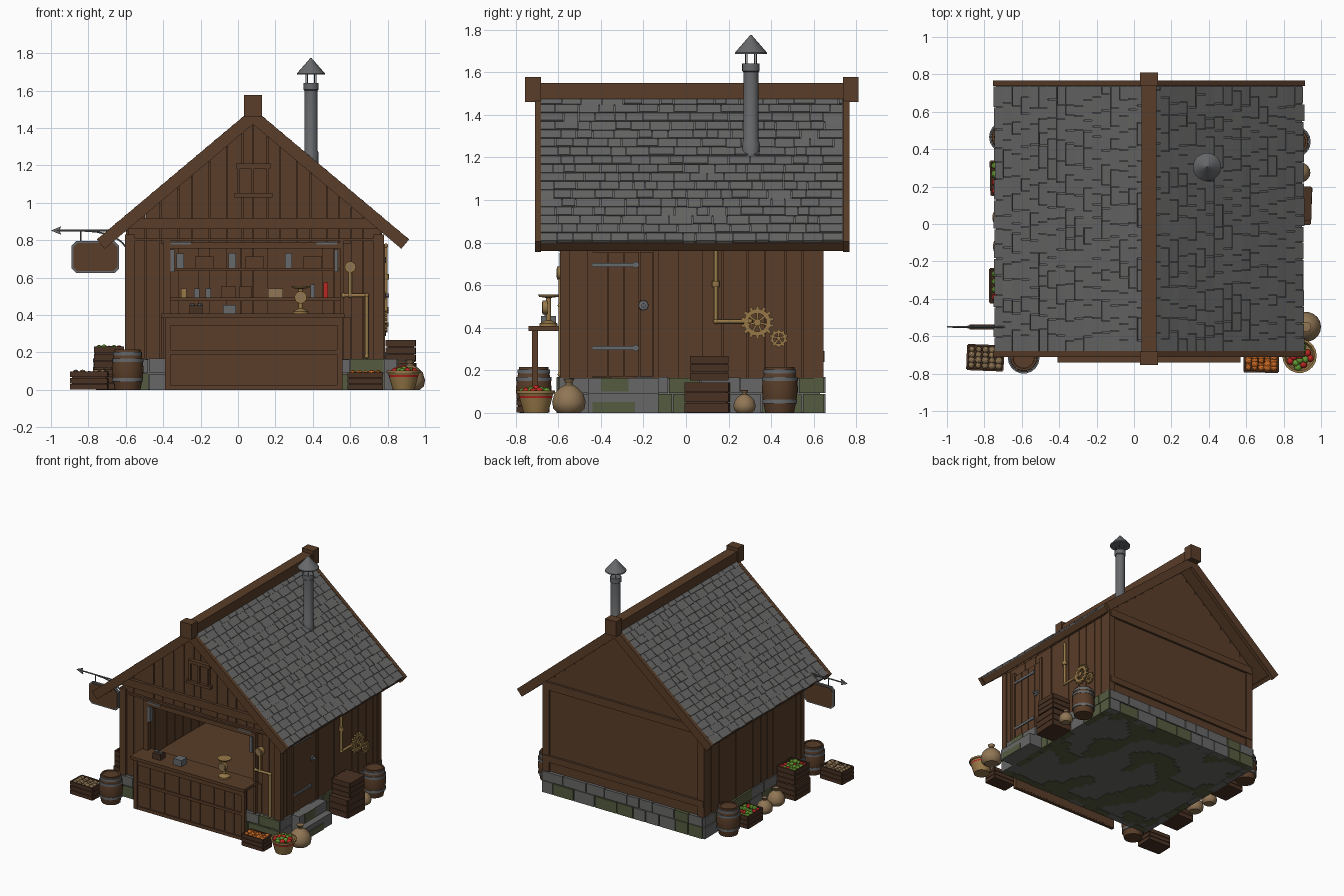
import bpy, bmesh, math, random
from mathutils import Matrix, Vector, noise
random.seed(4)
COL = {"wood": (0.1, 0.047, 0.022), "dark_wood": (0.066, 0.031, 0.017), "slate": (0.138, 0.136, 0.135),
       "iron": (0.135, 0.14, 0.147), "moss": (0.09, 0.105, 0.05), "brass": (0.31, 0.19, 0.065),
       "sackcloth": (0.28, 0.18, 0.09), "red": (0.5, 0.02, 0.015), "green": (0.12, 0.3, 0.03), "orange": (0.65, 0.16, 0.02)}
MAT = {}
for k, c in COL.items():
    MAT[k] = bpy.data.materials.new(k)
    MAT[k].diffuse_color = (*c, 1)
R = random.uniform
CX = 0.08                                   # ridge line


class Part:
    """One named object gathered from simple solids."""
    def __init__(self, name):
        self.name, self.bm, self.mats = name, bmesh.new(), []

    def idx(self, m):
        if m not in self.mats:
            self.mats.append(m)
        return self.mats.index(m)

    def face(self, vs, m):
        self.bm.faces.new(vs).material_index = self.idx(m)

    def prism(self, pts, a, b, m, M=Matrix()):      # outline in local x,z pushed along y
        lo = [self.bm.verts.new(M @ Vector((p[0], a, p[1]))) for p in pts]
        hi = [self.bm.verts.new(M @ Vector((p[0], b, p[1]))) for p in pts]
        n = len(pts)
        self.face(lo, m)
        self.face(hi[::-1], m)
        for i in range(n):
            self.face((lo[i], hi[i], hi[(i + 1) % n], lo[(i + 1) % n]), m)

    def box(self, x0, x1, y0, y1, z0, z1, m, M=Matrix()):
        self.prism([(x0, z0), (x1, z0), (x1, z1), (x0, z1)], y0, y1, m, M)

    def lathe(self, prof, m, M, n=16):              # profile of (radius, height[, colour of band above])
        rings = [[self.bm.verts.new(M @ Vector((p[0] * math.cos(i * math.tau / n), p[0] * math.sin(i * math.tau / n), p[1])))
                  for i in range(n)] for p in prof]
        for j in range(len(prof) - 1):
            mm = prof[j][2] if len(prof[j]) > 2 else m
            for i in range(n):
                k = (i + 1) % n
                self.face((rings[j][i], rings[j][k], rings[j + 1][k], rings[j + 1][i]), mm)
        self.face(rings[0][::-1], m)
        self.face(rings[-1], m)

    def rod(self, p, q, r, m, n=8):
        p, q = Vector(p), Vector(q)
        M = Matrix.Translation(p) @ (q - p).to_track_quat('Z', 'Y').to_matrix().to_4x4()
        self.lathe([(r, 0), (r, (q - p).length)], m, M, n)

    def ball(self, x, y, z, r, m):
        vs = bmesh.ops.create_icosphere(self.bm, subdivisions=2, radius=r, matrix=Matrix.Translation((x, y, z)))["verts"]
        for f in {f for v in vs for f in v.link_faces}:
            f.material_index = self.idx(m)

    def done(self, smooth=False):
        bmesh.ops.recalc_face_normals(self.bm, faces=self.bm.faces[:])
        me = bpy.data.meshes.new(self.name)
        self.bm.to_mesh(me)
        self.bm.free()
        for m in self.mats:
            me.materials.append(MAT[m])
        if smooth:
            me.polygons.foreach_set("use_smooth", [True] * len(me.polygons))
            me.set_sharp_from_angle(angle=math.radians(40))
        bpy.context.collection.objects.link(bpy.data.objects.new(self.name, me))


def T(x, y, z):
    return Matrix.Translation((x, y, z))


def cuts(a, b, lo, hi):                     # random widths filling a..b
    out = [a]
    while out[-1] < b - hi:
        out.append(out[-1] + R(lo, hi))
    return list(zip(out, out[1:] + [b]))


# stone base, step and mossy underside
p = Part("stone_foundation")
p.box(-0.59, 0.76, -0.58, 0.63, 0.003, 0.165, "slate")
stone = lambda: "moss" if random.random() < 0.4 else "slate"
for z0, z1 in ((0, 0.09), (0.093, 0.168)):
    for a, b in cuts(-0.6, 0.78, 0.1, 0.2):
        for y in (-0.6, 0.6):
            p.box(a + 0.003, b - 0.003, y - R(0, 0.008), y + 0.055, z0, z1 - R(0, 0.006), stone())
    for a, b in cuts(-0.6, 0.65, 0.1, 0.2):
        for x in (-0.61, 0.73):
            p.box(x - R(0, 0.006), x + 0.055, a + 0.003, b - 0.003, z0, z1 - R(0, 0.006), stone())
for i in range(38):
    for j in range(34):
        x, y = -0.58 + i * 0.035, -0.57 + j * 0.035
        if noise.noise((x * 5, y * 5, 0.3)) > 0.15:
            p.box(x, x + 0.035, y, y + 0.035, 0, 0.003, "moss")
p.done()
p = Part("door_step")
p.box(0.77, 0.9, -0.46, -0.13, 0, 0.09, "slate")
p.box(0.77, 0.85, -0.46, -0.13, 0.09, 0.165, "slate")
p.box(0.85, 0.855, -0.4, -0.27, 0.1, 0.165, "moss")
p.box(0.9, 0.905, -0.44, -0.24, 0.0, 0.05, "moss")
p.done()

# plank walls over a backing sheet
roof_z = lambda x: 1.44 - 0.84 * abs(x - CX)
p = Part("plank_walls")
for y, back in ((-0.57, 0), (0.61, 1)):
    xs = cuts(-0.59, CX, 0.06, 0.1) + cuts(CX, 0.765, 0.06, 0.1)
    for a, b in xs:
        a, b, d = a + 0.0025, b - 0.0025, R(0, 0.006)
        inside = not back and b > -0.37 and a < 0.56
        for z0, z1 in (((0.16, 0.39), (0.78, None)) if inside else ((0.16, None),)):
            top = (z1, z1) if z1 else (roof_z(a), roof_z(b))
            p.prism([(a, z0), (b, z0), (b, top[1]), (a, top[0])], y - d, y + 0.02, "wood")
for y, z in ((-0.56, 0.78), (0.615, 0.165)):
    p.prism([(-0.585, z), (0.76, z), (0.76, 0.84), (CX, 1.42), (-0.585, 0.84)], y, y + 0.018, "wood")
for a, b, z in ((-0.585, -0.38, 0.78), (0.56, 0.76, 0.78), (-0.38, 0.56, 0.385)):
    p.box(a, b, -0.56, -0.542, 0.165, z, "wood")
for x in (-0.6, 0.745):
    for a, b in cuts(-0.58, 0.635, 0.07, 0.12):
        d = R(0, 0.005)
        p.box(x - d, x + 0.025 + d, a + 0.0025, b - 0.0025, 0.16, 0.83, "wood")
    p.box(x + 0.005, x + 0.02, -0.57, 0.63, 0.165, 0.83, "wood")
p.box(-0.58, 0.75, -0.56, 0.61, 0.165, 0.18, "wood")
p.done()

# timber frame
p = Part("timber_frame")
for x in (-0.605, 0.725):
    for y in (-0.592, 0.6):
        p.box(x, x + 0.055, y, y + 0.045, 0.16, 0.83, "wood")
for y, z0, z1 in ((-0.595, 0.86, 0.92), (-0.59, 0.795, 0.81), (0.615, 0.8, 0.86), (0.615, 0.24, 0.29)):
    p.box(-0.6, 0.77, y, y + 0.035, z0, z1, "wood")
p.box(-0.4, -0.36, -0.592, -0.55, 0.16, 0.8, "wood")
p.box(0.545, 0.565, -0.592, -0.55, 0.16, 0.8, "wood")
p.box(-0.4, 0.565, -0.595, -0.55, 0.755, 0.79, "wood")
p.done()
p = Part("gable_window")
p.box(0.005, 0.16, -0.585, -0.57, 1.05, 1.19, "wood")
for x in (-0.005, 0.07, 0.15):
    p.box(x, x + 0.016, -0.597, -0.57, 1.05, 1.2, "wood")
p.box(-0.01, 0.175, -0.6, -0.57, 1.185, 1.21, "wood")
p.box(-0.02, 0.185, -0.607, -0.57, 1.03, 1.052, "wood")
p.done()

# roof: local x runs down the slope, z is its normal
ca, sa = math.cos(math.radians(40)), math.sin(math.radians(40))
tiles, deck = Part("roof_tiles"), Part("roof_boards")
for s in (1, -1):
    M = Matrix(((s * ca, 0, s * sa, CX), (0, 1, 0, 0), (-sa, 0, ca, 1.505), (0, 0, 0, 1)))
    deck.box(0.045, 1.07, -0.69, 0.745, -0.04, -0.016, "wood", M)
    deck.box(1.05, 1.08, -0.71, 0.765, -0.065, -0.016, "wood", M)
    for y in (-0.71, 0.737):
        deck.prism([(0, 0), (1.09, 0), (1.09, -0.065), (0.055, -0.065)], y, y + 0.03, "wood", M)
    tiles.box(0.03, 1.075, -0.68, 0.737, -0.017, -0.009, "slate", M)
    for r in range(17):
        t = 0.022 + r * 0.0625
        for a, b in cuts(-0.682, 0.738, 0.05, 0.12):
            e, h = t + 0.06 + R(-0.005, 0.004), R(-0.003, 0.001)
            tiles.prism([(t, -0.012), (e, -0.012), (e, 0.001 + h), (t, -0.003)], a + 0.002, b - 0.002, "slate", M)
tiles.done()
deck.done()
p = Part("ridge_beam")
p.box(0.04, 0.12, -0.7, 0.75, 1.475, 1.55, "wood")
for y in (-0.755, 0.738):
    p.box(0.032, 0.128, y, y + 0.073, 1.46, 1.577, "wood")
p.done()

# chimney
p = Part("chimney")
M = T(0.39, 0.305, 0)
p.lathe([(0.04, 1.2), (0.04, 1.27), (0.035, 1.28), (0.035, 1.6), (0.041, 1.605), (0.041, 1.64), (0.03, 1.64)], "iron", M, 20)
p.lathe([(0.075, 1.685), (0.075, 1.692), (0.003, 1.775)], "iron", M, 20)
for i in range(4):
    x, y = 0.39 + 0.032 * math.cos(i * math.pi / 2 + .6), 0.305 + 0.032 * math.sin(i * math.pi / 2 + .6)
    p.rod((x, y, 1.63), (x, y, 1.7), 0.003, "iron", 6)
p.done(True)

# counter
p = Part("counter")
p.box(-0.41, 0.57, -0.74, -0.55, 0.385, 0.408, "wood")
for a, b in cuts(-0.38, 0.55, 0.08, 0.13):
    p.box(a + 0.002, b - 0.002, -0.712, -0.698, 0.01, 0.385, "wood")
p.box(-0.37, 0.54, -0.704, -0.696, 0.01, 0.385, "wood")
for x in (-0.39, 0.53):
    p.box(x, x + 0.03, -0.722, -0.695, 0, 0.385, "wood")
for z, h in ((0.345, 0.04), (0.19, 0.022), (0, 0.025)):
    p.box(-0.385, 0.555, -0.721, -0.697, z, z + h, "wood")
p.done()

# shelves with goods along the back wall, plus things on the counter
p = Part("shelves_and_goods")
for z in (0.475, 0.635):
    p.box(-0.57, 0.74, 0.46, 0.61, z, z + 0.018, "wood")
for x, z, w, h, m in ((-0.31, .653, .04, .075, "iron"), (-0.18, .653, .1, .06, "wood"), (-0.03, .653, .04, .08, "iron"),
                      (0.09, .653, .1, .06, "wood"), (0.27, .653, .04, .08, "iron"), (0.4, .653, .1, .06, "wood"),
                      (-0.29, .493, .03, .05, "brass"), (-0.22, .493, .03, .05, "iron"), (-0.16, .493, .03, .05, "iron"),
                      (-0.05, .493, .08, .06, "wood"), (0.04, .493, .07, .06, "wood"), (0.2, .493, .08, .05, "sackcloth"),
                      (0.4, .493, .025, .07, "iron"), (0.47, .493, .025, .08, "red")):
    p.box(x - w / 2, x + w / 2, 0.49, 0.56, z, z + h, m)
p.box(-0.08, -0.01, -0.68, -0.61, 0.408, 0.455, "iron")
p.box(-0.26, -0.19, -0.68, -0.62, 0.408, 0.45, "dark_wood")
for x in (-0.245, -0.205):
    p.lathe([(0.014, 0.45), (0.014, 0.462)], "iron", T(x, -0.65, 0), 10)
p.done()
p = Part("weighing_scale")
M = T(0.335, -0.645, 0)
p.lathe([(0.042, 0.408), (0.042, 0.42), (0.012, 0.435), (0.012, 0.54), (0.045, 0.545), (0.05, 0.556)], "brass", M)
p.lathe([(0.033, 0), (0.033, 0.025)], "brass", T(0.335, -0.65, 0.495) @ Matrix.Rotation(math.pi / 2, 4, 'X'))
p.lathe([(0.025, 0), (0.025, 0.003)], "sackcloth", T(0.335, -0.674, 0.495) @ Matrix.Rotation(math.pi / 2, 4, 'X'))
p.done(True)

# door, hinges and handle, and the shutter irons
p = Part("side_door")
for a, b in cuts(-0.44, -0.155, 0.06, 0.08):
    p.box(0.765, 0.78, a + 0.002, b - 0.002, 0.17, 0.755, "wood")
for y in (-0.465, -0.155):
    p.box(0.765, 0.787, y, y + 0.025, 0.165, 0.78, "wood")
for z in (0.305, 0.695):
    p.box(0.78, 0.788, -0.44, -0.24, z - 0.01, z + 0.01, "iron")
    p.rod((0.78, -0.235, z), (0.79, -0.235, z), 0.016, "iron")
p.lathe([(0.024, 0), (0.022, 0.01), (0.01, 0.012), (0.01, 0.03)], "iron", T(0.778, -0.2, 0.505) @ Matrix.Rotation(math.pi / 2, 4, 'Y'))
p.done()
p = Part("opening_irons")
for x in (-0.36, 0.42):
    p.box(x, x + 0.11, -0.6, -0.59, 0.778, 0.79, "iron")
for x in (-0.36, 0.515):
    p.box(x, x + 0.02, -0.595, -0.555, 0.63, 0.75, "iron")
p.done()

# brass pipes, gauge and gears
p = Part("brass_pipes")
for path in ([(0.6, -0.59, 0.65), (0.6, -0.59, 0.505)], [(0.565, -0.59, 0.505), (0.688, -0.59, 0.505), (0.688, -0.59, 0.18)],
             [(0.79, 0.14, 0.77), (0.79, 0.14, 0.43), (0.79, 0.3, 0.43)]):
    for a, b in zip(path, path[1:]):
        p.rod(a, b, 0.01, "brass", 10)
    for a in path:
        p.ball(*a, 0.013, "brass")
p.rod((0.79, 0.14, 0.59), (0.79, 0.14, 0.62), 0.018, "brass", 12)
p.rod((0.6, -0.57, 0.657), (0.6, -0.605, 0.657), 0.03, "brass", 16)
p.rod((0.6, -0.605, 0.657), (0.6, -0.608, 0.657), 0.021, "sackcloth", 16)
p.done(True)
p = Part("brass_gears")
for y, z, r, n in ((0.335, 0.425, 0.062, 14), (0.435, 0.35, 0.035, 10)):
    for i in range(n):
        M = T(0.785, y, z) @ Matrix.Rotation(i * math.tau / n, 4, 'X')
        w = r * math.tan(math.pi / n)
        p.box(0, 0.015, -w, w, r * 0.68, r, "brass", M)
        p.box(0, 0.015, -w * 0.5, w * 0.5, r, r * 1.24, "brass", M)
        if i % 2 == 0:
            p.box(0.003, 0.012, -0.005, 0.005, 0, r * 0.75, "brass", M)
    p.rod((0.76, y, z), (0.805, y, z), r * 0.28, "brass", 12)
p.done()

# hanging sign
p = Part("hanging_sign")
def plate(x0, x1, z0, z1, c):
    return [(x0 + c, z0), (x1 - c, z0), (x1, z0 + c), (x1, z1 - c), (x1 - c, z1), (x0 + c, z1), (x0, z1 - c), (x0, z0 + c)]
p.prism(plate(-0.89, -0.635, 0.625, 0.795, 0.025), -0.558, -0.542, "iron")
p.prism(plate(-0.88, -0.645, 0.635, 0.785, 0.022), -0.563, -0.537, "wood")
p.rod((-0.97, -0.55, 0.852), (-0.59, -0.55, 0.852), 0.005, "iron")
p.prism([(-1, 0.852), (-0.945, 0.875), (-0.955, 0.852), (-0.945, 0.829)], -0.554, -0.546, "iron")
for x in (-0.84, -0.685):
    p.rod((x, -0.55, 0.79), (x, -0.55, 0.855), 0.004, "iron", 6)
arc = [(-0.82 + 0.23 * math.sin(t * math.pi / 12), -0.55, 0.73 + 0.12 * math.cos(t * math.pi / 12)) for t in range(7)]
for a, b in zip(arc, arc[1:]):
    p.rod(a, b, 0.005, "iron", 6)
p.done()

# barrels
for i, (x, y) in enumerate(((-0.59, -0.715), (-0.69, 0.465), (0.86, 0.44))):
    p = Part(f"barrel_{i + 1}")
    p.lathe([(0.068, 0), (0.072, 0.02), (0.078, 0.05), (0.082, 0.075), (0.085, 0.11), (0.082, 0.145),
             (0.078, 0.17), (0.071, 0.205), (0.07, 0.215), (0.058, 0.215), (0.056, 0.209)], "wood", T(x, y, 0), 18)
    for z, r in ((0.045, 0.083), (0.15, 0.085), (0.185, 0.078)):
        p.lathe([(r - 0.008, z), (r, z), (r, z + 0.018), (r - 0.008, z + 0.018)], "iron", T(x, y, 0), 18)
    p.done(True)

# sacks
for i, (x, y, r) in enumerate(((0.92, -0.55, 0.08), (0.89, 0.275, 0.053), (-0.7, 0.035, 0.058), (-0.69, -0.12, 0.065))):
    p = Part(f"sack_{i + 1}")
    p.lathe([(r * a, r * b) for a, b in ((.65, 0), (.93, .25), (1, .65), (.85, 1.15), (.5, 1.5), (.22, 1.65), (.2, 1.75), (.34, 2), (.2, 2.02))],
            "sackcloth", T(x, y, 0), 18)
    p.done(True)

# crates, some filled with produce
CR = [(-0.795, -0.715, 0, 0.19, 0.13, 0.1, ["sackcloth"]), (0.68, -0.74, 0, 0.18, 0.1, 0.095, ["orange"]),
      (0.86, 0.1, 0, 0.17, 0.195, 0.145, []), (0.87, 0.11, 0.15, 0.15, 0.17, 0.12, []),
      (-0.69, 0.245, 0, 0.15, 0.18, 0.1, ["green", "green", "red"]), (-0.69, -0.33, 0, 0.16, 0.18, 0.115, []),
      (-0.69, -0.33, 0.118, 0.15, 0.17, 0.115, ["green", "green", "red"])]
for i, (x, y, z, w, d, h, fill) in enumerate(CR):
    p, M, w, d = Part(f"crate_{i + 1}"), T(x, y, z) @ Matrix.Rotation(R(-.05, .05), 4, 'Z'), w / 2, d / 2
    p.box(-w + .004, w - .004, -d + .004, d - .004, 0.002, h * (0.7 if fill else 0.98), "dark_wood", M)
    for k in range(3):
        z0, z1 = k * h / 3 + 0.002, (k + 1) * h / 3 - 0.002
        for s in (-1, 1):
            p.box(-w, w, s * d - 0.005, s * d + 0.005, z0, z1, "dark_wood", M)
            p.box(s * w - 0.005, s * w + 0.005, -d, d, z0, z1, "dark_wood", M)
    for a in [-w + .022 + j * (2 * w - .044) / 4 for j in range(5)]:
        for b in [-d + .022 + j * (2 * d - .044) / 3 for j in range(4)]:
            if fill:
                c = M @ Vector((a, b, h * 0.8 + R(0, 0.012)))
                p.ball(*c, R(0.016, 0.021), random.choice(fill))
    p.done()

# basket of apples
p = Part("apple_basket")
p.lathe([(0.058, 0), (0.078, 0.07, "red"), (0.08, 0.08), (0.085, 0.09), (0.092, 0.09), (0.092, 0.104), (0.08, 0.104), (0.07, 0.085)],
        "brass", T(0.885, -0.705, 0), 18)
for i in range(16):
    a, r = i * 2.4, 0.016 * math.sqrt(i)
    p.ball(0.885 + r * math.cos(a), -0.705 + r * math.sin(a), 0.112 - r * 0.25, 0.02, random.choice(["red", "green"]))
p.done(True)
